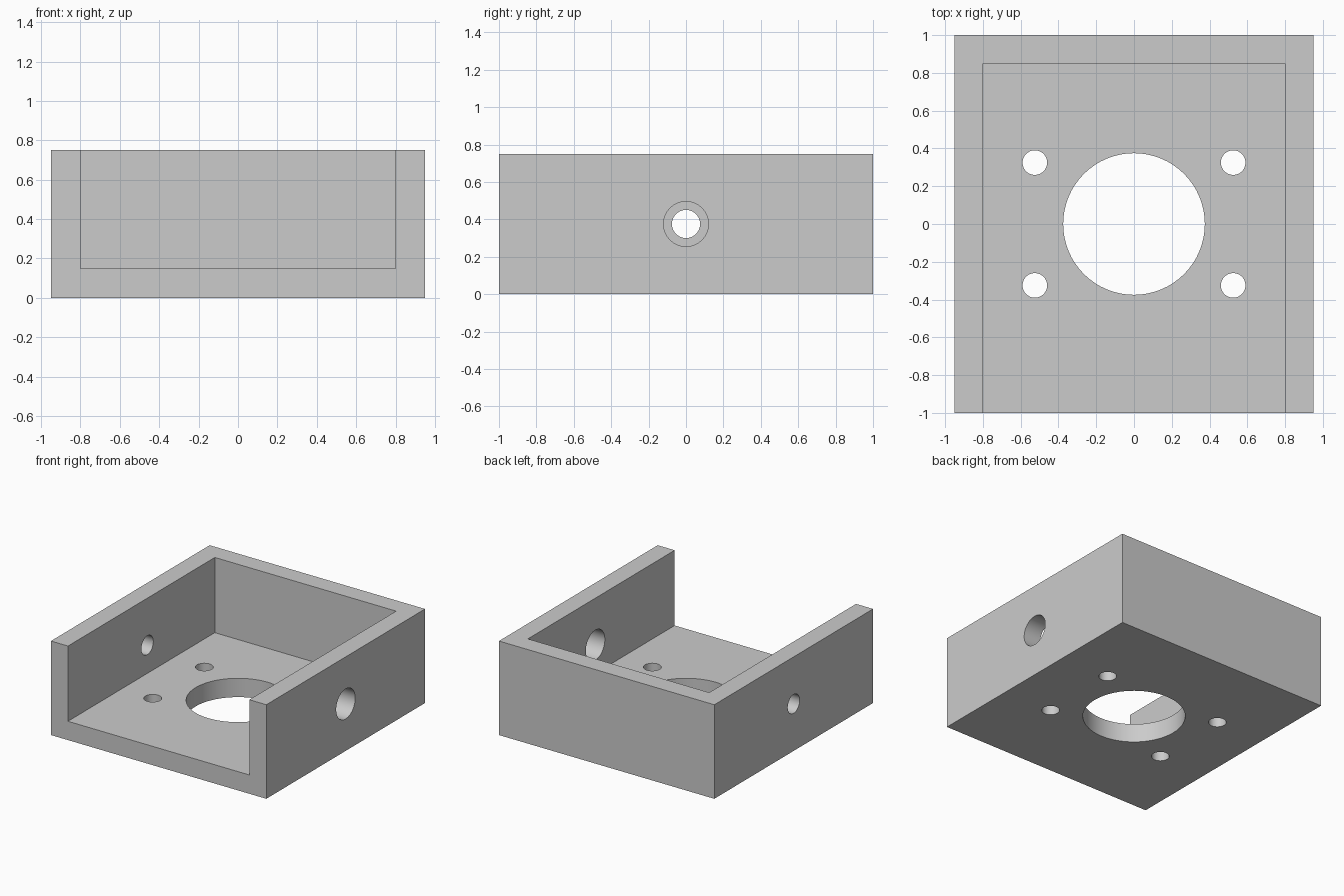
import bpy
import math

if "Cube" in bpy.data.objects:
    bpy.data.objects.remove(bpy.data.objects["Cube"], do_unlink=True)

WIDTH, DEPTH, HEIGHT, WALL = 1.9, 2.0, 0.75, 0.15


def box(name, low, high):
    centre = [(a + b) / 2 for a, b in zip(low, high)]
    bpy.ops.mesh.primitive_cube_add(size=1, location=centre)
    obj = bpy.context.object
    obj.name = name
    obj.scale = [b - a for a, b in zip(low, high)]
    bpy.ops.object.transform_apply(location=True, rotation=True, scale=True)
    return obj


def drill(name, radius, centre, length, sideways=False):
    turn = (0, math.pi / 2, 0) if sideways else (0, 0, 0)
    bpy.ops.mesh.primitive_cylinder_add(vertices=64, radius=radius, depth=length,
                                        location=centre, rotation=turn)
    bpy.context.object.name = name
    return bpy.context.object


# Solid block that becomes the open-fronted bracket
bracket = box("motor_bracket", (-WIDTH / 2, -DEPTH / 2, 0), (WIDTH / 2, DEPTH / 2, HEIGHT))

# Cavity, open at the top and front
cutters = [box("cavity_cutter", (-WIDTH / 2 + WALL, -DEPTH, WALL),
               (WIDTH / 2 - WALL, DEPTH / 2 - WALL, HEIGHT * 2))]

# Large floor opening and four screw holes
cutters.append(drill("centre_hole_cutter", 0.375, (0, 0, WALL / 2), WALL * 2))
for x in (-0.525, 0.525):
    for y in (-0.325, 0.325):
        cutters.append(drill("screw_hole_cutter", 0.065, (x, y, WALL / 2), WALL * 2))

# Side wall holes: wide on the left, narrow on the right
for side, radius in ((1, 0.12), (-1, 0.075)):
    centre = (side * (WIDTH - WALL) / 2, 0, HEIGHT / 2)
    cutters.append(drill("side_hole_cutter", radius, centre, WALL * 2, sideways=True))

# Cut everything out of the block
bpy.ops.object.select_all(action="DESELECT")
bracket.select_set(True)
bpy.context.view_layer.objects.active = bracket
for cutter in cutters:
    cutter.hide_render = True
    cut = bracket.modifiers.new("cut", "BOOLEAN")
    cut.operation = "DIFFERENCE"
    cut.solver = "EXACT"
    cut.object = cutter
    bpy.ops.object.modifier_apply(modifier=cut.name)
for cutter in cutters:
    bpy.data.objects.remove(cutter, do_unlink=True)

# Smooth hole walls with sharp edges elsewhere
bpy.ops.object.shade_smooth_by_angle(angle=math.radians(30))

# Single plain grey finish
grey = bpy.data.materials.new("light_grey")
grey.use_nodes = True
colour = (0.6, 0.6, 0.6, 1)
grey.diffuse_color = colour
grey.node_tree.nodes["Principled BSDF"].inputs["Base Color"].default_value = colour
bracket.data.materials.clear()
bracket.data.materials.append(grey)
